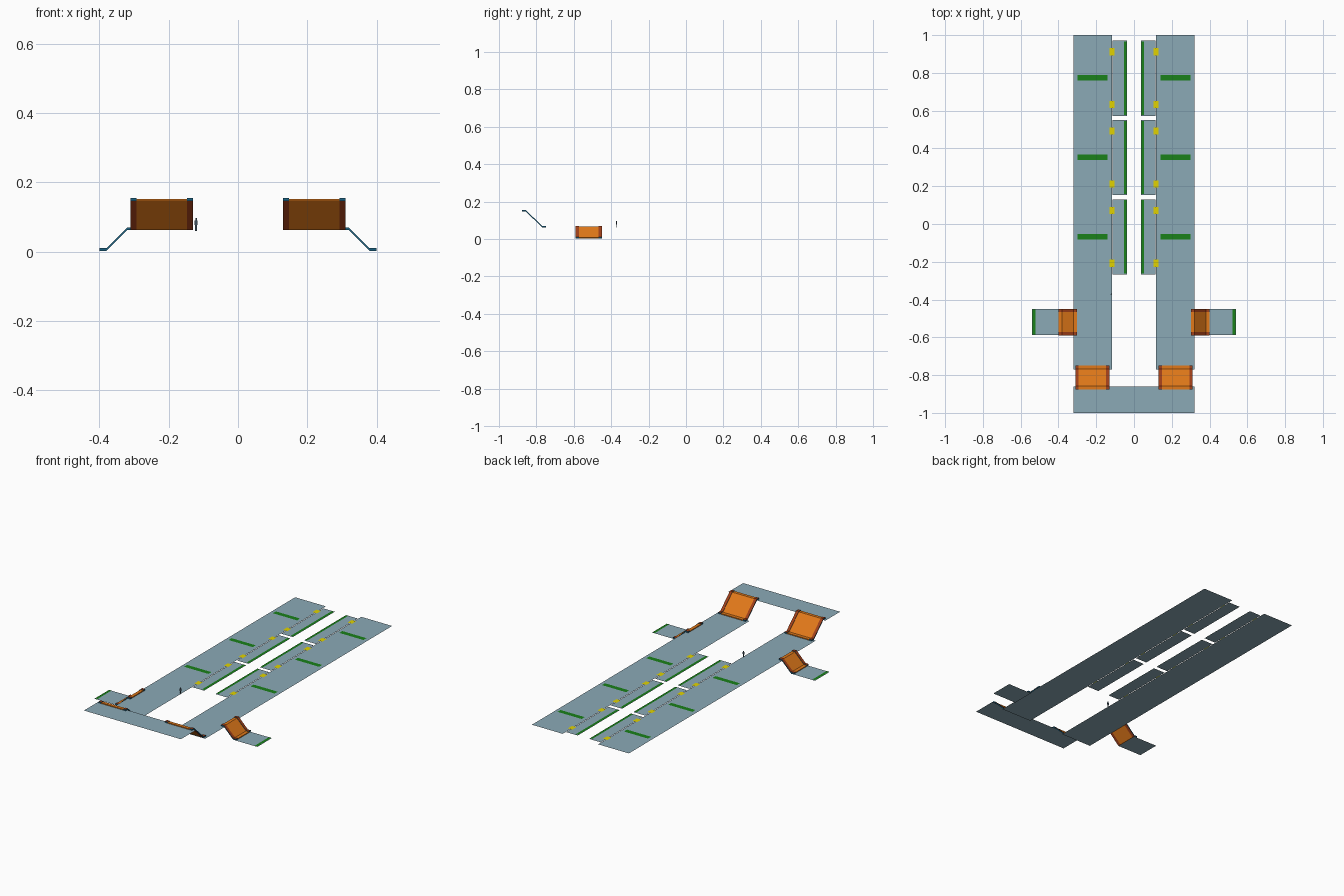
import bpy

if "Cube" in bpy.data.objects:
    bpy.data.objects.remove(bpy.data.objects["Cube"])

def material(name, rgb):
    m = bpy.data.materials.new(name)
    m.diffuse_color = (*rgb, 1)
    m.use_nodes = True
    m.node_tree.nodes["Principled BSDF"].inputs["Base Color"].default_value = m.diffuse_color
    return m

FLOOR = material("floor_blue_grey", (0.26, 0.40, 0.47))
GREEN = material("green", (0.01, 0.22, 0.01))
YELLOW = material("yellow", (0.75, 0.65, 0.0))
ORANGE = material("orange", (0.75, 0.19, 0.01))
RUST = material("rust", (0.35, 0.05, 0.01))
TEAL = material("teal", (0.01, 0.12, 0.22))
DARK = material("dark_grey", (0.05, 0.08, 0.11))

Z_SIDE, Z_MAIN, Z_TOP = 0.0, 0.06, 0.145

def add_mesh(name, verts, faces, mats, mirror=True):
    me = bpy.data.meshes.new(name)
    me.from_pydata(verts, [], faces)
    for m in mats:
        me.materials.append(m)
    ob = bpy.data.objects.new(name, me)
    bpy.context.collection.objects.link(ob)
    if mirror:
        ob.modifiers.new("mirror", 'MIRROR').use_mirror_merge = False
    return ob

def sheet(name, x0, x1, y0, y1, z, mat, mirror=True):
    """Flat upward-facing rectangle."""
    return add_mesh(name, [(x0, y0, z), (x1, y0, z), (x1, y1, z), (x0, y1, z)],
                    [(0, 1, 2, 3)], [mat], mirror)

def sweep(name, profile, w0, w1, thick, along_x, mats):
    """Solid strip following an (offset, height) profile, between two widths."""
    n = len(profile)
    verts = []
    for w in (w0, w1):
        for dz in (0, thick):
            for p, z in profile:
                verts.append((p, w, z + dz) if along_x else (w, p, z + dz))
    a, b, c, d = 0, n, 2 * n, 3 * n      # low/high rows on each side
    faces, idx = [], []
    for i in range(n - 1):
        j = i + 1
        faces += [(b + i, b + j, d + j, d + i), (a + i, c + i, c + j, a + j),
                  (a + i, a + j, b + j, b + i), (c + i, d + i, d + j, c + j)]
        idx += [0, 0, 1, 1]
    for i in (0, n - 1):
        faces.append((a + i, b + i, d + i, c + i))
        idx.append(1)
    ob = add_mesh(name, verts, faces, mats)
    for f, k in zip(ob.data.polygons, idx):
        f.material_index = k
    # orient all faces outward
    import bmesh
    bm = bmesh.new()
    bm.from_mesh(ob.data)
    bmesh.ops.recalc_face_normals(bm, faces=bm.faces)
    bm.to_mesh(ob.data)
    bm.free()
    return ob

def ramp(name, profile, w0, w1, along_x):
    """Orange deck with a rust rail along both edges."""
    r = 0.017
    sweep(name + "_deck", profile, w0 + r, w1 - r, 0.005, along_x, [ORANGE, ORANGE])
    sweep(name + "_rail_a", profile, w0, w0 + r, 0.008, along_x, [RUST, TEAL])
    sweep(name + "_rail_b", profile, w1 - r, w1, 0.008, along_x, [RUST, TEAL])

# Main floors, entrance landing and side landings
sheet("main_floor", 0.1175, 0.3215, -0.77, 1.0, Z_MAIN, FLOOR)
sheet("upper_landing", -0.3215, 0.3215, -1.0, -0.86, Z_TOP, FLOOR, False)
sheet("side_landing", 0.38, 0.54, -0.588, -0.45, Z_SIDE, FLOOR)
sheet("side_landing_edge", 0.522, 0.538, -0.586, -0.452, Z_SIDE + 0.002, GREEN)

# Inner platforms with edge strips, hinges and floor bars
for i in range(3):
    y = 0.772 - 0.42 * i
    sheet(f"platform_{i}", 0.038, 0.1145, y - 0.199, y + 0.199, Z_MAIN, FLOOR)
    sheet(f"platform_edge_{i}", 0.039, 0.054, y - 0.194, y + 0.194, Z_MAIN + 0.002, GREEN)
    sheet(f"floor_bar_{i}", 0.14, 0.30, y - 0.013, y + 0.016, Z_MAIN + 0.002, GREEN)
    for s in (-1, 1):
        yc = y + 0.14 * s
        sheet(f"hinge_{i}_{'far' if s > 0 else 'near'}", 0.102, 0.131,
              yc - 0.019, yc + 0.019, Z_MAIN + 0.003, YELLOW)

# Ramps: main floor to upper landing, and main floor down to side landings
e = 0.002
ramp("front_ramp", [(-0.877, Z_TOP + e), (-0.858, Z_TOP + e),
                    (-0.768, Z_MAIN + e), (-0.748, Z_MAIN + e)], 0.13, 0.31, False)
ramp("side_ramp", [(0.301, Z_MAIN + e), (0.32, Z_MAIN + e),
                   (0.38, Z_SIDE + e), (0.40, Z_SIDE + e)], -0.59, -0.45, True)

# Small standing figure used for scale
def block(name, x, y, z0, z1, wx, wy):
    bpy.ops.mesh.primitive_cube_add(size=1, location=(x, y, (z0 + z1) / 2))
    ob = bpy.context.object
    ob.name = name
    ob.scale = (wx, wy, z1 - z0)
    ob.data.materials.append(DARK)

block("figure_legs", -0.121, -0.372, Z_MAIN, 0.077, 0.005, 0.003)
block("figure_torso", -0.121, -0.372, 0.077, 0.09, 0.008, 0.004)
block("figure_head", -0.121, -0.371, 0.09, 0.097, 0.004, 0.004)
